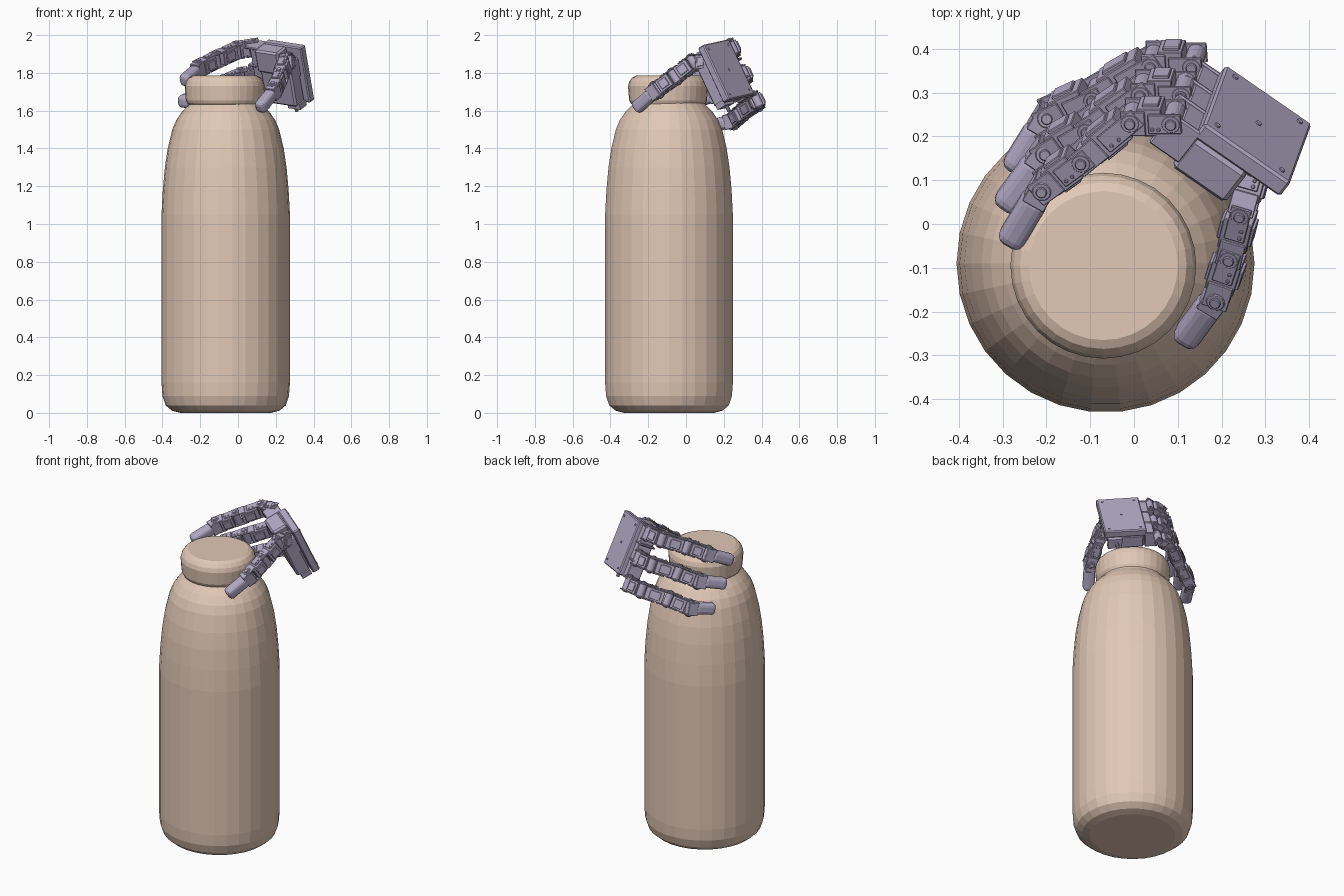
import bpy, bmesh, math
from mathutils import Vector as V, Matrix

if "Cube" in bpy.data.objects:
    bpy.data.objects.remove(bpy.data.objects["Cube"])


def material(name, rgb):
    m = bpy.data.materials.new(name)
    m.diffuse_color = (*rgb, 1)
    m.use_nodes = True
    m.node_tree.nodes["Principled BSDF"].inputs["Base Color"].default_value = m.diffuse_color
    return m


TAN = material("bottle_tan", (0.76, 0.58, 0.47))
LILAC = material("hand_lilac", (0.45, 0.40, 0.56))


def finish(bm, name, mat, bevel=0.0, segs=1):
    bmesh.ops.recalc_face_normals(bm, faces=bm.faces)
    me = bpy.data.meshes.new(name)
    bm.to_mesh(me)
    bm.free()
    ob = bpy.data.objects.new(name, me)
    bpy.context.collection.objects.link(ob)
    me.materials.append(mat)
    if bevel:
        b = ob.modifiers.new("bevel", 'BEVEL')
        b.width, b.segments, b.limit_method = bevel, segs, 'ANGLE'
    return ob


def frame(c, x, y, z):
    m = Matrix((x, y, z)).transposed().to_4x4()
    m.translation = c
    return m


def box(bm, m, lo, hi):
    lo, hi = V(lo), V(hi)
    mm = m @ Matrix.Translation((lo + hi) / 2) @ Matrix.Diagonal((*(hi - lo), 1))
    bmesh.ops.create_cube(bm, size=1, matrix=mm)


def cyl(bm, m, pos, r, length, axis='Z', n=16):
    rot = {'Z': Matrix(), 'Y': Matrix.Rotation(math.pi / 2, 4, 'X'),
           'X': Matrix.Rotation(math.pi / 2, 4, 'Y')}[axis]
    bmesh.ops.create_cone(bm, cap_ends=True, segments=n, radius1=r, radius2=r,
                          depth=length, matrix=m @ Matrix.Translation(pos) @ rot)


def lathe(name, profile, centre, n):
    bm = bmesh.new()
    rings = [[bm.verts.new((centre[0] + r * math.cos(2 * math.pi * i / n),
                            centre[1] + r * math.sin(2 * math.pi * i / n), z))
              for i in range(n)] for r, z in profile]
    for a, b in zip(rings, rings[1:]):
        for i in range(n):
            bm.faces.new((a[i], a[(i + 1) % n], b[(i + 1) % n], b[i]))
    bm.faces.new(rings[0][::-1])
    bm.faces.new(rings[-1])
    return finish(bm, name, TAN)


# Bottle body and cap
lathe("bottle_body", [(.24, 0), (.285, .012), (.318, .04), (.335, .09), (.34, .16), (.34, 1.05),
                      (.333, 1.18), (.322, 1.3), (.307, 1.4), (.283, 1.5), (.262, 1.55),
                      (.232, 1.593), (.195, 1.632), (.185, 1.66)], (-.065, -.09), 30)
lathe("bottle_cap", [(.18, 1.63), (.197, 1.636), (.206, 1.655), (.212, 1.73), (.205, 1.755),
                     (.19, 1.775), (.17, 1.785)], (-.07, -.095), 32)

# Palm frame: F towards the fingers, S across them, N out of the back of the hand
S = V((.153, .418, -.895)).normalized()
F = V((-.825, .532, .188))
F = (F - S * F.dot(S)).normalized()
N = S.cross(F)
P = frame(V((.357, .093, 1.95)), F, S, N)
T, W = .24, .325

# Palm shell: back plate, inner housing and finger mount
bm = bmesh.new()
box(bm, P, (0, 0, -.045), (T, W, 0))
finish(bm, "palm_back_plate", LILAC, .006)
bm = bmesh.new()
box(bm, P, (.03, .07, -.13), (T - .01, W - .01, -.045))
box(bm, P, (.09, .0, -.14), (T, .13, -.045))
finish(bm, "palm_housing", LILAC, .01)
bm = bmesh.new()
box(bm, P, (T - .01, .0, -.115), (T + .045, W, -.03))
for i in range(4):
    y = i * (W - .012) / 3
    box(bm, P, (T - .01, y, -.12), (T + .075, y + .012, -.025))
finish(bm, "finger_mount", LILAC, .004)
bm = bmesh.new()
for x, y in ((.03, .03), (.03, W - .03), (T - .03, .03), (T - .03, W - .03), (.12, W / 2)):
    cyl(bm, P, (x, y, .001), .007, .006, n=10)
box(bm, P, (.02, W - .02, -.11), (.10, W + .012, -.05))
cyl(bm, P, (.07, W + .02, -.08), .01, .04, 'Y', 10)
finish(bm, "palm_screws_and_plug", LILAC)


def finger(name, pts, bend, wide):
    """Chain of servo links with brackets, hinge discs and a rounded tip."""
    pts = [V(p) for p in pts]
    bm = bmesh.new()
    for k, (a, b) in enumerate(zip(pts, pts[1:])):
        d = (b - a).normalized()
        w = (bend - d * bend.dot(d)).normalized()
        m = frame(a, d, w, d.cross(w))
        L, h = (b - a).length, wide / 2
        cyl(bm, m, (0, 0, 0), .022, wide * 1.02, 'Y')
        for sgn in (-1, 1):
            cyl(bm, m, (0, sgn * h, 0), .013, .014, 'Y', 12)
        if k == len(pts) - 2:
            # Rounded fingertip on a short clevis
            box(bm, m, (-.015, -h * .9, -.028), (.045, h * .9, .028))
            tip = bmesh.new()
            box(tip, m, (.03, -h * .78, -.032), (L + .025, h * .78, .032))
            finish(tip, name + "_tip", LILAC, .022, 3)
            continue
        # Servo body
        box(bm, m, (.022, -h * .8, -.035), (L * .82, h * .8, .033))
        box(bm, m, (L * .3, -h * .55, -.042), (L * .7, h * .55, .04))
        for sgn in (-1, 1):
            # Side bracket plates reaching both hinges
            y0, y1 = sorted((sgn * h * .84, sgn * h))
            box(bm, m, (-.024, y0, -.024), (L * .55, y1, .024))
            box(bm, m, (L * .62, y0 * .95, -.03), (L + .02, y1 * .95, .03))
            for x in (.3, .45):
                cyl(bm, m, (L * x, sgn * (h + .002), .012), .005, .006, 'Y', 8)
    finish(bm, name, LILAC, .003)


# Three stacked fingers, each stepped along S and curling round the neck
base = [V((.09, .245, 1.935)), V((-.005, .245, 1.92)), V((-.115, .155, 1.87)), V((-.205, .09, 1.825))]
tips = [V((-.275, -.025, 1.765)), V((-.285, .055, 1.65)), V((-.265, .14, 1.52))]
for i, label in enumerate(("upper", "middle", "lower")):
    off = S * .155 * i
    chain = [p + off + V((-.02, .015, 0)) * i * k for p, k in zip(base, (0, 0, .5, 1))]
    finger(label + "_finger", chain + [tips[i]], S, .088)

# Thumb on the other side of the neck
thumb = [(.275, .13, 1.86), (.25, .04, 1.855), (.225, -.06, 1.78), (.195, -.155, 1.71), (.125, -.25, 1.625)]
finger("thumb", thumb, V((-.1, -.4, -.3)).cross(V((-.9, .2, -.1))), .088)
bm = bmesh.new()
box(bm, P, (.03, .06, -.12), (.1, .17, -.03))
finish(bm, "thumb_mount", LILAC, .006)
